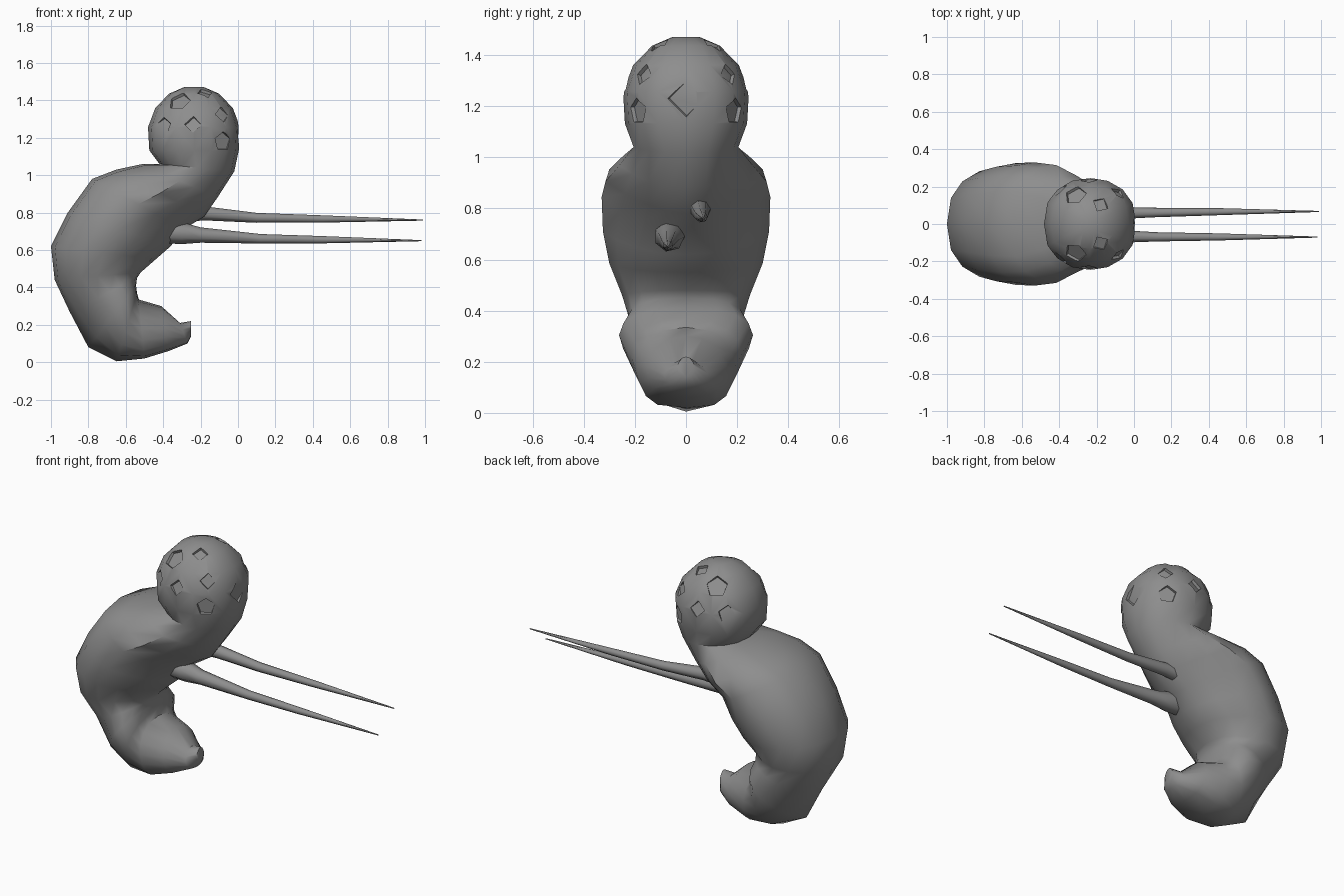
import bpy, bmesh, math
from mathutils import Vector

if "Cube" in bpy.data.objects:
    bpy.data.objects.remove(bpy.data.objects["Cube"])

grey = bpy.data.materials.new("stone grey")
grey.diffuse_color = (0.27, 0.27, 0.27, 1)
grey.use_nodes = True
grey.node_tree.nodes["Principled BSDF"].inputs["Base Color"].default_value = grey.diffuse_color


def loft(name, rings):
    """Skin a list of closed rings, with flat caps at both ends."""
    bm = bmesh.new()
    loops = [[bm.verts.new(p) for p in r] for r in rings]
    n = len(loops[0])
    for a, b in zip(loops, loops[1:]):
        for i in range(n):
            j = (i + 1) % n
            bm.faces.new((a[i], a[j], b[j], b[i]))
    bm.faces.new(loops[0])
    bm.faces.new(loops[-1])
    bmesh.ops.recalc_face_normals(bm, faces=bm.faces)
    me = bpy.data.meshes.new(name)
    bm.to_mesh(me)
    bm.free()
    me.materials.append(grey)
    ob = bpy.data.objects.new(name, me)
    bpy.context.collection.objects.link(ob)
    return ob


def smooth(ob, angle):
    bpy.ops.object.select_all(action='DESELECT')
    ob.select_set(True)
    bpy.context.view_layer.objects.active = ob
    bpy.ops.object.shade_smooth_by_angle(angle=math.radians(angle))


def section(bx, bz, fx, fz, w, narrow=0, power=.8, widest=.5, n=16):
    """Rounded ring between a back and a front point, with half width w."""
    back, front = Vector((bx, 0, bz)), Vector((fx, 0, fz))
    g = math.log(widest) / math.log(.5)
    pts = []
    for i in range(n):
        a = 2 * math.pi * i / n
        c, s = math.cos(a), math.sin(a)
        p = power if c < 0 else .82
        y = math.copysign(abs(s) ** p, s) * w * (1 - narrow * max(0, c))
        pts.append(back.lerp(front, max(0, (1 + c) / 2) ** g) + Vector((0, y, 0)))
    return pts


# Body from tail tip to neck: back x, back z, front x, front z, half width,
# then narrowing of the front, roundness of the back, place of the widest point
SECTIONS = [
    (-.25, .14, -.25, .22, .035, .3),
    (-.27, .10, -.31, .21, .085, .3),
    (-.37, .06, -.41, .30, .155, .1, .55),
    (-.50, .02, -.53, .335, .19, 0, .55),
    (-.65, .005, -.54, .37, .215, 0, .75, .6),
    (-.80, .08, -.545, .41, .262, 0, .8, .68),
    (-.90, .27, -.54, .45, .225, 0, .8, .6),
    (-.98, .44, -.52, .48, .25, .1),
    (-1.0, .62, -.44, .55, .30, .15),
    (-.91, .80, -.36, .62, .325, .3),
    (-.78, .98, -.29, .71, .33, .45, .7),
    (-.65, 1.03, -.18, .78, .315, .5, .62),
    (-.51, 1.06, -.11, .88, .26, .35, .65),
    (-.42, 1.06, -.02, 1.02, .205, .1),
]
rings = [section(*s) for s in SECTIONS]
# Ball-shaped head
for deg in (-17, 10, 34, 58, 78):
    half = .25 * math.cos(math.radians(deg))
    z = 1.21 + .267 * math.sin(math.radians(deg))
    rings.append(section(-.235 - half, z, -.235 + half, z, half))
body = loft("body", rings)

# Shallow pits in the head: direction from the head centre, radius, sides
CENTRE = Vector((-.23, 0, 1.22))
PITS = [((-.08, .15, .17), .064, 5), ((.05, .10, .21), .046, 4),
        ((.14, .16, .10), .046, 4), ((.15, .19, -.04), .055, 5),
        ((-.01, .23, .05), .048, 4), ((-.17, .18, .04), .055, 5)]
places = [(Vector((x, y * side, z)), r, n) for (x, y, z), r, n in PITS for side in (-1, 1)]
places.append((Vector((.25, 0, .01)), .075, 4))
bpy.context.view_layer.update()
cutters = []
for d, r, n in places:
    d.normalize()
    hit, spot, normal, _ = body.ray_cast(CENTRE + d, -d)
    q = normal.to_track_quat('Z', 'Y')

    def ring(radius, height):
        return [spot + q @ Vector((radius * math.sin(2 * math.pi * i / n),
                                   radius * math.cos(2 * math.pi * i / n), height))
                for i in range(n)]
    cut = loft("pit_cutter", [ring(r * .9, -.015), ring(r * 1.08, .03)])
    cut.hide_render = True
    cutters.append(cut)
for cut in cutters:
    m = body.modifiers.new("pit", 'BOOLEAN')
    m.operation, m.solver, m.object = 'DIFFERENCE', 'EXACT', cut
bpy.context.view_layer.objects.active = body
for m in list(body.modifiers):
    bpy.ops.object.modifier_apply(modifier=m.name)
for cut in cutters:
    bpy.data.objects.remove(cut)
smooth(body, 48)


# Two long tapering spikes from the chest: x, y, z, radius along each
def spike(name, path, n=7):
    rings = [[Vector((x, y + r * math.cos(2 * math.pi * i / n),
                      z + r * math.sin(2 * math.pi * i / n))) for i in range(n)]
             for x, y, z, r in path]
    smooth(loft(name, rings), 60)


spike("lower_spike", [(-.40, -.065, .695, .06), (-.30, -.065, .69, .06), (-.20, -.067, .68, .042),
                      (.12, -.07, .66, .026), (.45, -.07, .655, .02), (.98, -.07, .65, .003)])
spike("upper_spike", [(-.28, .055, .80, .048), (-.17, .055, .795, .038), (.10, .06, .772, .027),
                      (.45, .065, .766, .02), (.99, .067, .76, .003)])
